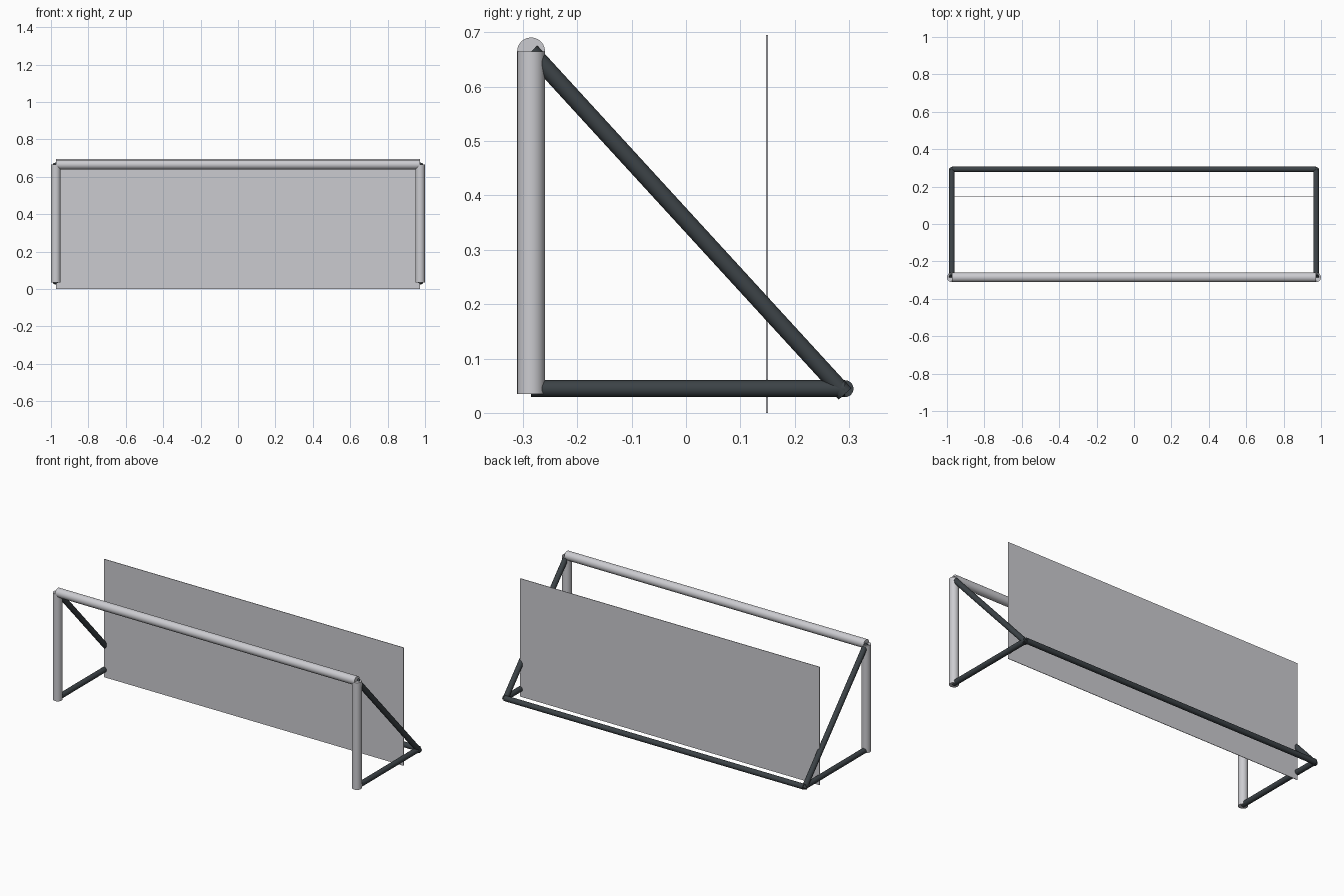
import bpy
import math
from mathutils import Vector

cube = bpy.data.objects.get("Cube")
if cube:
    bpy.data.objects.remove(cube, do_unlink=True)


def make_material(name, color):
    mat = bpy.data.materials.new(name)
    mat.use_nodes = True
    mat.diffuse_color = color
    mat.node_tree.nodes["Principled BSDF"].inputs["Base Color"].default_value = color
    return mat


light_grey = make_material("light grey", (0.6, 0.6, 0.63, 1))
dark_grey = make_material("dark slate", (0.045, 0.055, 0.062, 1))


def tube(name, start, end, radius, mat):
    """Capped round tube between two points."""
    a, b = Vector(start), Vector(end)
    bpy.ops.mesh.primitive_cylinder_add(
        vertices=24, radius=radius, depth=(b - a).length, location=(a + b) / 2,
        rotation=(b - a).to_track_quat("Z", "Y").to_euler())
    obj = bpy.context.object
    obj.name = name
    obj.data.materials.append(mat)
    bpy.ops.object.shade_smooth_by_angle(angle=math.radians(40))
    return obj


half_width = 0.974
front, back = -0.285, 0.2925
low, high, rail = 0.035, 0.665, 0.0445
thick, thin = 0.0257, 0.0156

# Front frame
tube("crossbar", (-half_width, front, high), (half_width, front, high), thick, light_grey)

# Posts and side supports
for side, x in (("left", half_width), ("right", -half_width)):
    tube(side + "_post", (x, front, low), (x, front, high), thick, light_grey)
    tube(side + "_ground_bar", (x, front, rail), (x, back, rail), thin, dark_grey)
    tube(side + "_brace", (x, front, high), (x, back, low), thin, dark_grey)

# Rear ground bar
tube("rear_ground_bar", (-half_width, back, rail), (half_width, back, rail), thin, dark_grey)

# Upright net panel
bpy.ops.mesh.primitive_cube_add(size=1, location=(0, 0.149, 0.3475))
net = bpy.context.object
net.name = "net_panel"
net.scale = (2 * half_width, 0.003, 0.695)
net.data.materials.append(light_grey)
